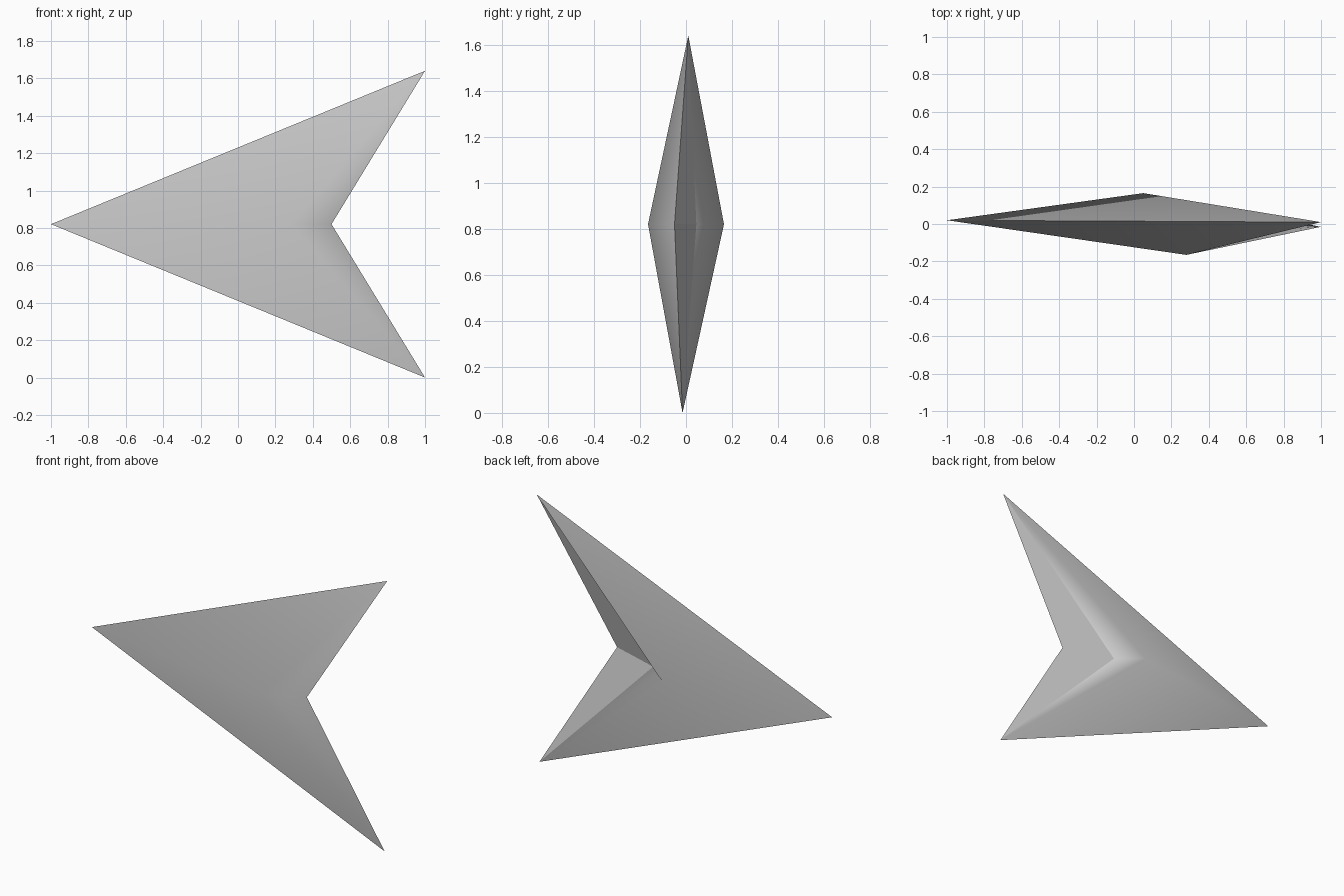
import bpy, bmesh

cube = bpy.data.objects.get("Cube")
if cube:
    bpy.data.objects.remove(cube, do_unlink=True)

# Single grey material
grey = bpy.data.materials.new("light grey")
grey.use_nodes = True
colour = (0.6, 0.6, 0.6, 1)
grey.diffuse_color = colour
grey.node_tree.nodes["Principled BSDF"].inputs["Base Color"].default_value = colour

bm = bmesh.new()
MID = 0.82

# Swept outline points, then the raised peaks and the inner step of the notch
nose = bm.verts.new((-1, 0.02, MID))
upper_tip = bm.verts.new((1, 0.01, 2 * MID))
lower_tip = bm.verts.new((1, -0.015, 0))
notch = bm.verts.new((0.5, -0.05, MID))
front_peak = bm.verts.new((0.28, -0.165, MID))
back_peak = bm.verts.new((0.05, 0.165, MID))
back_step = bm.verts.new((0.19, 0.045, MID))

# Each side: front wing, front notch, back wing, back bevel, flat back notch
for tip in (upper_tip, lower_tip):
    for a, b, smooth in ((nose, front_peak, True), (front_peak, notch, True),
                         (nose, back_peak, True), (back_peak, back_step, True),
                         (back_step, notch, False)):
        face = bm.faces.new((a, b, tip))
        face.smooth = smooth
bmesh.ops.recalc_face_normals(bm, faces=bm.faces)

# Crisp outline between front and back, and around the flat notch faces
rim = {nose, upper_tip, lower_tip, notch}
for edge in bm.edges:
    on_rim = all(v in rim for v in edge.verts)
    flat_side = any(not f.smooth for f in edge.link_faces)
    edge.smooth = not (on_rim or flat_side)

mesh = bpy.data.meshes.new("arrowhead")
bm.to_mesh(mesh)
bm.free()
mesh.materials.append(grey)
bpy.context.collection.objects.link(bpy.data.objects.new("arrowhead", mesh))
